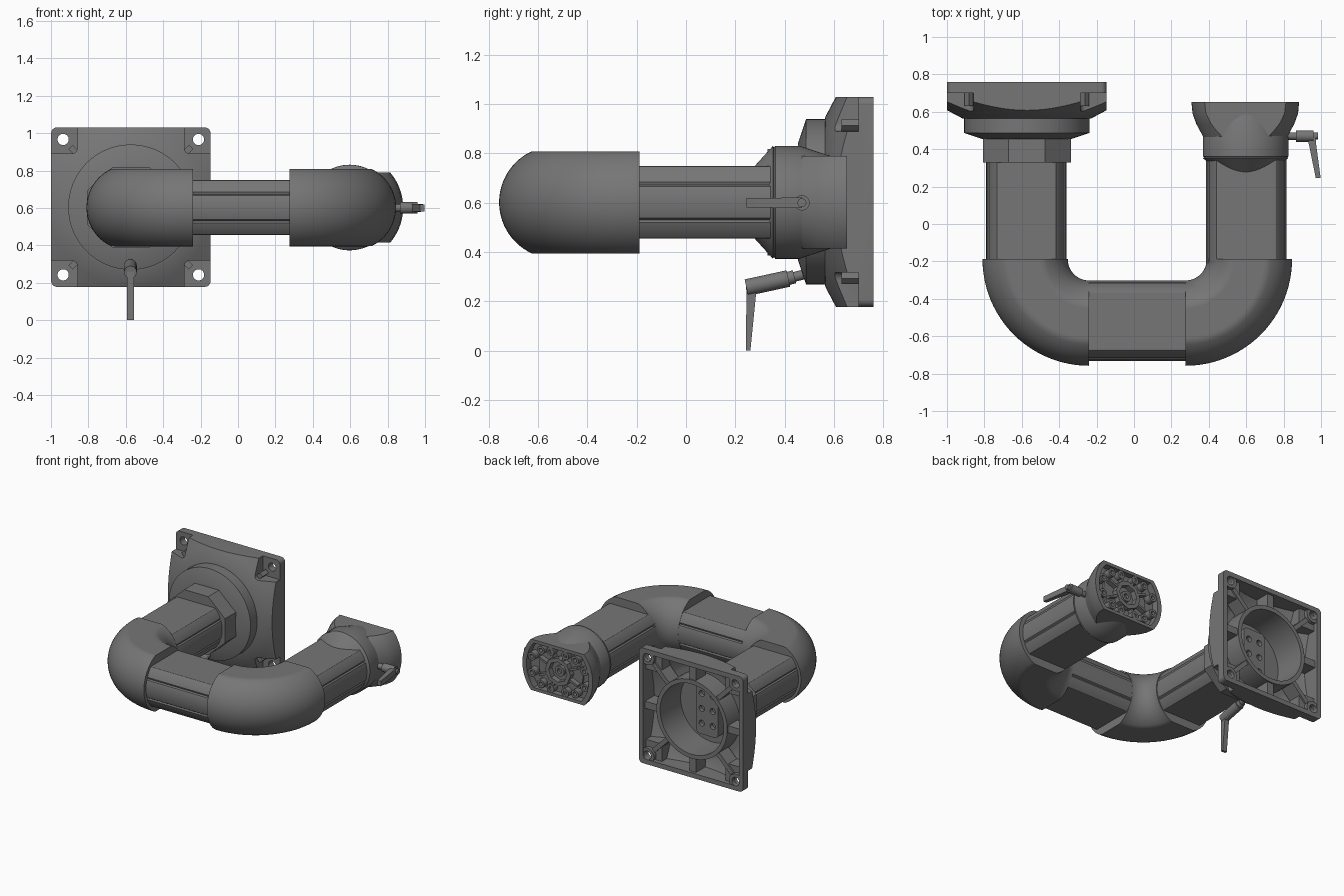
import bpy, bmesh, math
from mathutils import Vector

cube = bpy.data.objects.get("Cube")
if cube:
    bpy.data.objects.remove(cube, do_unlink=True)

grey = bpy.data.materials.new("dark grey metal")
grey.use_nodes = True
COLOUR = (0.18, 0.18, 0.18, 1)
grey.diffuse_color = COLOUR
grey.node_tree.nodes["Principled BSDF"].inputs["Base Color"].default_value = COLOUR

X, Y, Z = Vector((1, 0, 0)), Vector((0, 1, 0)), Vector((0, 0, 1))
ZC = 0.602                       # height of the arm axis
LEFT, RIGHT = 0.6, -0.575        # x of the two arms
TAU = math.tau


# ---- sections and builders ----
def circle(r, n=48, turn=0.0):
    return [(r * math.cos(TAU * i / n + turn), r * math.sin(TAU * i / n + turn)) for i in range(n)]


def clipped(r, h, n=72):
    """Circle with flats on its top and bottom."""
    return [(a, max(-h, min(h, b))) for a, b in circle(r, n)]


def grooved(r, h, n=144):
    """Clipped circle with a narrow groove above and below each side."""
    slots = {s % n for k in (0, n // 2) for s in (k - 8, k + 8)}
    return [(a * 0.965, b * 0.965) if i in slots else (a, b)
            for i, (a, b) in enumerate(clipped(r, h, n))]


def rect(w, h, r=0.0):
    if not r:
        return [(-w, -h), (w, -h), (w, h), (-w, h)]
    pts = []
    for k, (sx, sy) in enumerate([(1, 1), (-1, 1), (-1, -1), (1, -1)]):
        for i in range(7):
            a = (k + i / 6) * TAU / 4
            pts.append((sx * (w - r) + r * math.cos(a), sy * (h - r) + r * math.sin(a)))
    return pts


def ring(section, origin, u=X, v=Z):
    return [Vector(origin) + u * a + v * b for a, b in section]


def loft(name, rings, loop=False):
    bm = bmesh.new()
    rows = [[bm.verts.new(p) for p in r] for r in rings]
    n = len(rows[0])
    pairs = list(zip(rows, rows[1:])) + ([(rows[-1], rows[0])] if loop else [])
    for a, b in pairs:
        for i in range(n):
            j = (i + 1) % n
            bm.faces.new((a[i], a[j], b[j], b[i]))
    if not loop:
        bm.faces.new(rows[0])
        bm.faces.new(rows[-1])
    bmesh.ops.recalc_face_normals(bm, faces=bm.faces)
    mesh = bpy.data.meshes.new(name)
    bm.to_mesh(mesh)
    bm.free()
    mesh.materials.append(grey)
    ob = bpy.data.objects.new(name, mesh)
    bpy.context.collection.objects.link(ob)
    return ob


def lathe(name, profile, cx, cz=ZC, loop=False, n=64):
    return loft(name, [ring(circle(r, n), (cx, y, cz)) for r, y in profile], loop)


def prism(name, section, cx, cz, y0, y1):
    return loft(name, [ring(section, (cx, y, cz)) for y in (y0, y1)])


def rod(name, p0, p1, r, n=24):
    p0, p1 = Vector(p0), Vector(p1)
    m = (p1 - p0).to_track_quat('Z', 'Y').to_matrix()
    return loft(name, [ring(circle(r, n), p, m.col[0], m.col[1]) for p in (p0, p1)])


def boolean(target, tool, operation='DIFFERENCE'):
    mod = target.modifiers.new("cut", 'BOOLEAN')
    mod.object, mod.operation, mod.solver = tool, operation, 'EXACT'
    bpy.context.view_layer.objects.active = target
    bpy.ops.object.modifier_apply(modifier=mod.name)
    bpy.data.objects.remove(tool, do_unlink=True)
    return target


# ---- tubes ----
tube = grooved(0.215, 0.147)
prism("right_tube", tube, RIGHT, ZC, -0.21, 0.47)
prism("left_tube", tube, LEFT, ZC, -0.21, 0.42)
loft("cross_tube", [ring(tube, (x, -0.518, ZC), Y, Z) for x in (-0.26, 0.3)])

# ---- elbows, mirrored ----
bend = clipped(0.228, 0.207)
MID = 0.0175
for name, s in (("right_elbow", -1), ("left_elbow", 1)):
    centre = Vector((MID + s * 0.2575, -0.188, ZC))
    rings = []
    for i in range(25):
        a = TAU / 4 * i / 24
        out = Vector((s * math.cos(a), -math.sin(a), 0))
        rings.append(ring(bend, centre + out * 0.342, out, Z))
    loft(name, rings)

# ---- wall plate: square block trimmed by a shallow cone, hollow at the back ----
PX, PZ, HALF, HOLE = RIGHT + 0.002, 0.604, 0.426, 0.362
corners = [(sx, sz) for sx in (-1, 1) for sz in (-1, 1)]


def dome(shift):
    return lathe("dome", [(0.32, 0.563 + shift), (0.345, 0.565 + shift), (0.43, 0.61 + shift),
                          (0.66, 0.73 + shift), (0.66, 0.82)], PX, PZ)


plate = prism("wall_plate", rect(HALF, HALF, 0.03), PX, PZ, 0.5, 0.76)
cavity = prism("cavity", rect(HALF - 0.035, HALF - 0.035, 0.02), PX, PZ, 0.5, 0.81)
boolean(cavity, dome(0.04), 'INTERSECT')
for sx, sz in corners:
    hx, hz = PX + sx * HOLE, PZ + sz * HOLE
    cx, cz = PX + sx * HALF, PZ + sz * HALF
    boolean(plate, prism("hole", circle(0.03, 32, 0.05), hx, hz, 0.45, 0.9))
    boolean(plate, prism("pocket", rect(0.14, 0.14, 0.03), cx, cz, 0.46, 0.70))
    # keep the corners solid behind each pocket
    boolean(cavity, prism("corner_block", rect(0.165, 0.165, 0.03), cx, cz, 0.47, 0.728))
    lathe("corner_boss", [(0.031, 0.715), (0.055, 0.715), (0.055, 0.755), (0.031, 0.755)],
          hx, hz, True, 32)
boolean(plate, dome(0), 'INTERSECT')
boolean(plate, cavity)
boolean(plate, prism("bore", circle(0.28, 64), PX, PZ, 0.5, 0.85))

# stiffening ribs around the bore
for k in range(8):
    a = TAU * k / 8
    d, t = Vector((math.cos(a), 0, math.sin(a))), Vector((-math.sin(a), 0, math.cos(a)))
    r1, w = (0.455, 0.016) if k % 2 else (0.405, 0.026)
    mid = Vector((PX, 0, PZ)) + d * (0.275 + r1) / 2
    loft("plate_rib", [ring(rect((r1 - 0.275) / 2, w), mid + Y * y, d, t) for y in (0.63, 0.74)])

# ---- swivel flange and bore of the wall plate ----
lathe("swivel_flange", [(0.2, 0.455), (0.24, 0.455), (0.335, 0.487), (0.335, 0.566), (0.29, 0.6),
                        (0.29, 0.75), (0.26, 0.75), (0.26, 0.51)], PX, PZ)
loft("right_collar", [ring([(a * 1.09, b) for a, b in circle(0.234, 8, TAU / 16)], (PX, y, ZC))
                      for y in (0.33, 0.465)])
block = prism("bore_block", rect(0.09, 0.19, 0.03), PX, PZ, 0.505, 0.57)
for sx in (-1, 1):
    for k in (-1, 0, 1):
        boolean(block, prism("hole", circle(0.022, 20), PX + sx * 0.045, PZ + k * 0.11, 0.54, 0.6))

# ---- left collar and mounting head ----
lathe("left_collar", [(0.14, 0.272), (0.228, 0.352), (0.223, 0.357), (0.229, 0.362),
                      (0.229, 0.46), (0.18, 0.61)], LEFT - 0.003)
HX = LEFT - 0.005
head = lathe("mounting_head", [(0.2, 0.4), (0.226, 0.468), (0.262, 0.535), (0.282, 0.59),
                               (0.288, 0.652)], HX)
boolean(head, prism("slab", rect(0.4, 0.188), HX, ZC, 0.3, 0.8), 'INTERSECT')
boolean(head, prism("recess", clipped(0.255, 0.165), HX, ZC, 0.6, 0.8))
lathe("head_hub", [(0.075, 0.595), (0.105, 0.595), (0.105, 0.65), (0.075, 0.65)], HX, ZC, True, 8)
lathe("hub_screw", [(0.018, 0.595), (0.038, 0.595), (0.038, 0.63), (0.018, 0.63)], HX, ZC, True, 24)

bosses = [(sx * a, sz * b) for sx, sz in corners
          for a, b in ((0.06, 0.137), (0.14, 0.125), (0.215, 0.06))]
for a, b in bosses:
    lathe("head_boss", [(0.014, 0.595), (0.03, 0.595), (0.03, 0.65), (0.014, 0.65)],
          HX + a, ZC + b, True, 20)
for k in range(8):
    a = TAU * (k + 0.5) / 8
    d, t = Vector((math.cos(a), 0, math.sin(a))), Vector((-math.sin(a), 0, math.cos(a)))
    mid = Vector((HX, 0, ZC)) + d * 0.135
    loft("head_spoke", [ring(rect(0.035, 0.008), mid + Y * y, d, t) for y in (0.595, 0.646)])

# ---- clamp levers ----
rod("lower_lever_stud", (RIGHT, 0.5, 0.315), (RIGHT, 0.41, 0.292), 0.02)
rod("lower_lever_neck", (RIGHT, 0.44, 0.3), (RIGHT, 0.39, 0.287), 0.027)
rod("lower_lever_hub", (RIGHT, 0.415, 0.293), (RIGHT, 0.245, 0.256), 0.034)
loft("lower_lever_handle", [ring(rect(0.018, 0.021), (RIGHT, 0.265, 0.26), X, Y),
                            ring(rect(0.018, 0.019), (RIGHT, 0.264, 0.22), X, Y),
                            ring(rect(0.018, 0.009), (RIGHT, 0.252, 0.0), X, Y)])
rod("side_lever_stud", (0.75, 0.47, 0.6), (0.9, 0.47, 0.6), 0.02)
rod("side_lever_hub", (0.865, 0.47, 0.6), (0.96, 0.47, 0.6), 0.031)
rod("side_lever_cap", (0.95, 0.47, 0.6), (0.985, 0.47, 0.6), 0.018)
loft("side_lever_handle", [ring(rect(0.021, 0.021), (0.95, 0.47, 0.6)),
                           ring(rect(0.02, 0.021), (0.952, 0.44, 0.6)),
                           ring(rect(0.013, 0.019), (0.985, 0.245, 0.6))])

# ---- shading ----
bpy.ops.object.select_all(action='DESELECT')
for ob in bpy.context.scene.objects:
    if ob.type == 'MESH' and grey.name in ob.data.materials:
        ob.select_set(True)
        bpy.context.view_layer.objects.active = ob
bpy.ops.object.shade_smooth_by_angle(angle=math.radians(28))
